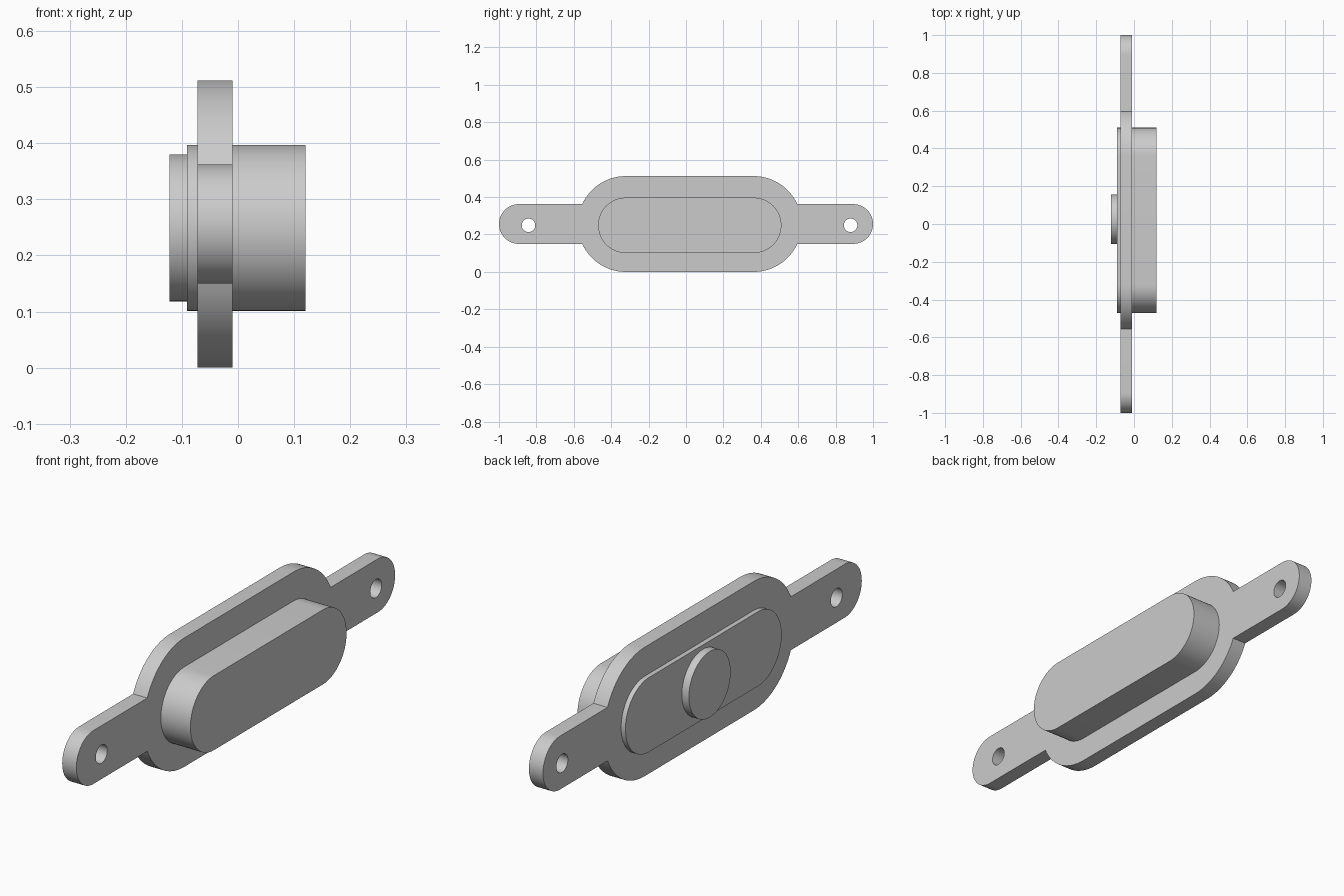
import bpy, bmesh, math

old = bpy.data.objects.get("Cube")
if old:
    bpy.data.objects.remove(old, do_unlink=True)

grey = bpy.data.materials.new("plain grey")
grey.use_nodes = True
colour = (0.6, 0.6, 0.6, 1)
grey.diffuse_color = colour
grey.node_tree.nodes["Principled BSDF"].inputs["Base Color"].default_value = colour


def arc(y, z, r, start, end, steps=32):
    """Points on an arc in the y-z plane, angles in radians."""
    angles = [start + (end - start) * i / steps for i in range(steps + 1)]
    return [(y + r * math.cos(a), z + r * math.sin(a)) for a in angles]


def stadium(y0, y1, z, r):
    q = math.pi / 2
    return arc(y1, z, r, -q, q) + arc(y0, z, r, q, 3 * q)


def extrude(name, outline, x0, x1):
    """Solid made by sweeping a y-z outline from x0 to x1."""
    bm = bmesh.new()
    face = bm.faces.new([bm.verts.new((x0, y, z)) for y, z in outline])
    swept = bmesh.ops.extrude_face_region(bm, geom=[face])["geom"]
    moved = [v for v in swept if isinstance(v, bmesh.types.BMVert)]
    bmesh.ops.translate(bm, verts=moved, vec=(x1 - x0, 0, 0))
    bmesh.ops.recalc_face_normals(bm, faces=bm.faces)
    mesh = bpy.data.meshes.new(name)
    bm.to_mesh(mesh)
    bm.free()
    mesh.materials.append(grey)
    ob = bpy.data.objects.new(name, mesh)
    bpy.context.collection.objects.link(ob)
    return ob


def smooth(ob):
    bpy.ops.object.select_all(action="DESELECT")
    ob.select_set(True)
    bpy.context.view_layer.objects.active = ob
    bpy.ops.object.shade_smooth_by_angle(angle=math.radians(30))


# Shared layout
y_mid, half, z_mid = 0.02, 0.342, 0.249
back, front = -0.072, -0.01

# Mounting flange: wide rounded plate with a narrow rounded ear at each end
big, ear, z_plate = 0.256, 0.106, 0.256
notch = math.asin(ear / big)
q = math.pi / 2
outline = []
for side, turn in ((1, 0), (-1, math.pi)):
    centre = y_mid + side * half
    outline += arc(centre, z_plate, big, turn - q, turn - notch, 20)
    outline += arc(side * (1 - ear), z_plate, ear, turn - q, turn + q)
    outline += arc(centre, z_plate, big, turn + notch, turn + q, 20)
flange = extrude("mounting_flange", outline, back, front)

# Screw holes through the ears
for label, y in (("front", -0.842), ("back", 0.88)):
    hole = arc(y, z_mid, 0.036, 0, 2 * math.pi, 48)[:-1]
    cutter = extrude(label + "_hole_cutter", hole, back - 0.05, front + 0.05)
    cutter.hide_render = True
    cutter.hide_set(True)
    cutter.display_type = "WIRE"
    cut = flange.modifiers.new(label + "_screw_hole", "BOOLEAN")
    cut.operation, cut.solver, cut.object = "DIFFERENCE", "EXACT", cutter

# Apply the cuts, so the cutters can go
depsgraph = bpy.context.evaluated_depsgraph_get()
flange_mesh = bpy.data.meshes.new_from_object(flange.evaluated_get(depsgraph))
cutters = [m.object for m in flange.modifiers]
flange.modifiers.clear()
flange.data = flange_mesh
for cutter in cutters:
    bpy.data.objects.remove(cutter, do_unlink=True)

# Raised housing on one side, low lip and round button on the other
body = stadium(y_mid - half, y_mid + half, z_mid, 0.148)
housing = extrude("housing", body, front, 0.12)
lip = extrude("rear_lip", body, -0.091, back)
button_outline = arc(0.025, z_mid, 0.131, 0, 2 * math.pi, 64)[:-1]
button = extrude("round_button", button_outline, -0.122, -0.091)

for part in (flange, housing, lip, button):
    smooth(part)
